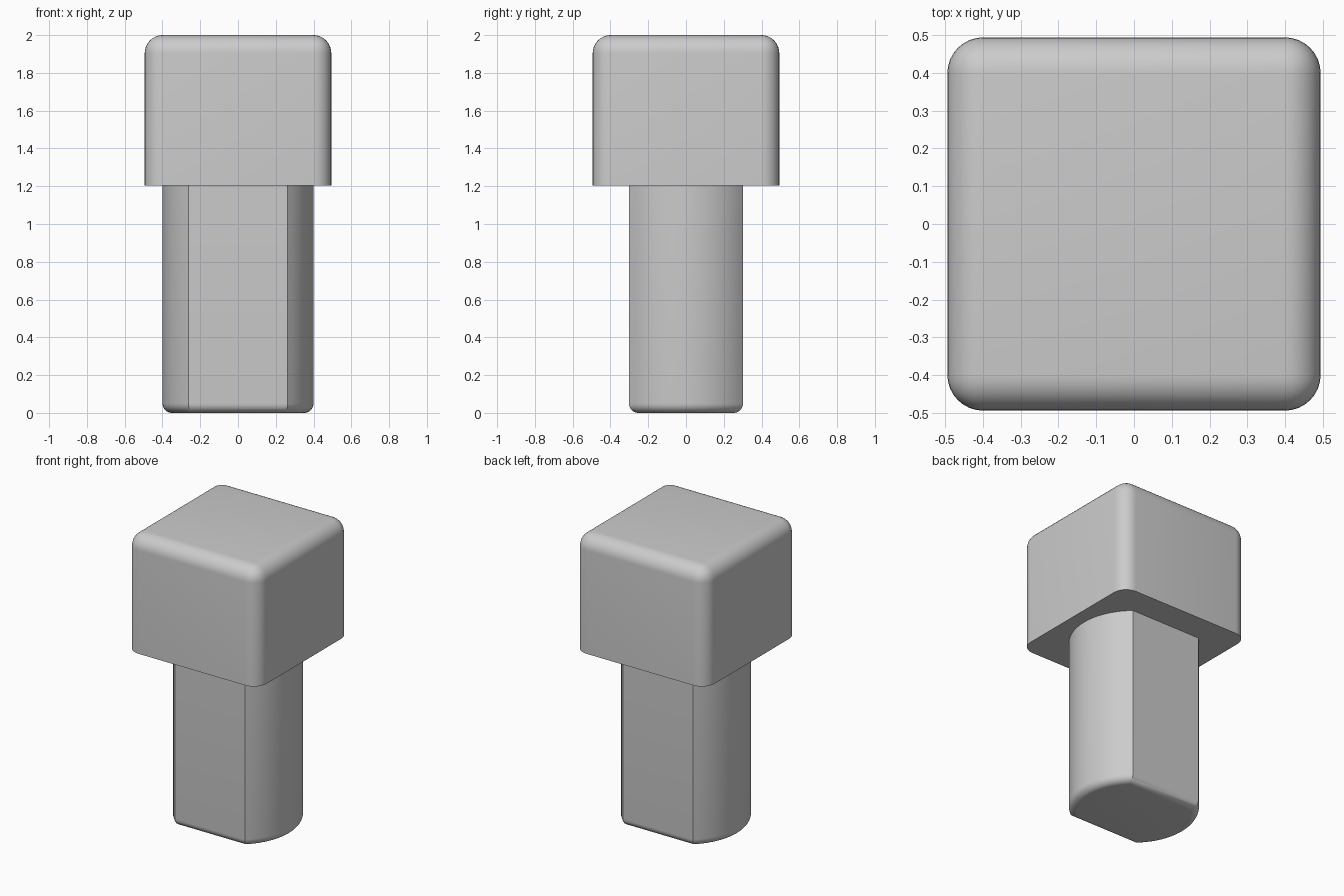
import bpy, bmesh
from math import sin, cos, pi, asin, radians

default_cube = bpy.data.objects.get("Cube")
if default_cube:
    bpy.data.objects.remove(default_cube, do_unlink=True)

HEAD_HALF, HEAD_BASE, TOP, HEAD_ROUND = 0.494, 1.205, 2.0, 0.095
SHAFT_RADIUS, SHAFT_FLAT, SHAFT_ROUND = 0.4, 0.302, 0.05
ARC_STEPS, ROUND_STEPS = 20, 8

grey = bpy.data.materials.new("plain grey")
grey.use_nodes = True
colour = (0.6, 0.6, 0.6, 1)
grey.diffuse_color = colour
grey.node_tree.nodes["Principled BSDF"].inputs["Base Color"].default_value = colour


def finish(name, bm):
    bmesh.ops.recalc_face_normals(bm, faces=bm.faces[:])
    mesh = bpy.data.meshes.new(name)
    bm.to_mesh(mesh)
    bm.free()
    mesh.materials.append(grey)
    obj = bpy.data.objects.new(name, mesh)
    bpy.context.collection.objects.link(obj)
    bpy.ops.object.select_all(action="DESELECT")
    obj.select_set(True)
    bpy.context.view_layer.objects.active = obj
    bpy.ops.object.shade_smooth_by_angle(angle=radians(30))
    return obj


# Square head: rounded on every edge except around the underside
bm = bmesh.new()
bmesh.ops.create_cube(bm, size=2)
for v in bm.verts:
    v.co.x *= HEAD_HALF
    v.co.y *= HEAD_HALF
    v.co.z = TOP if v.co.z > 0 else HEAD_BASE
rounded = [e for e in bm.edges if any(v.co.z == TOP for v in e.verts)]
bmesh.ops.bevel(bm, geom=rounded, offset=HEAD_ROUND, offset_type="OFFSET",
                segments=ROUND_STEPS, profile=0.5, affect="EDGES")
finish("head", bm)


# Shaft: a cylinder with flat front and back, rounded at the foot
def shaft_ring(bm, inset, z):
    radius = SHAFT_RADIUS - inset
    limit = asin((SHAFT_FLAT - inset) / radius)
    ring = []
    for side in (0, pi):
        for i in range(ARC_STEPS + 1):
            a = side + limit * (2 * i / ARC_STEPS - 1)
            ring.append(bm.verts.new((radius * cos(a), radius * sin(a), z)))
    return ring


bm = bmesh.new()
rings = []
for i in range(ROUND_STEPS + 1):
    a = i / ROUND_STEPS * pi / 2
    rings.append(shaft_ring(bm, SHAFT_ROUND * (1 - sin(a)), SHAFT_ROUND * (1 - cos(a))))
rings.append(shaft_ring(bm, 0, HEAD_BASE))
for low, high in zip(rings, rings[1:]):
    for j in range(len(low)):
        k = (j + 1) % len(low)
        bm.faces.new((low[j], low[k], high[k], high[j]))
bm.faces.new(rings[0])
bm.faces.new(rings[-1])
finish("shaft", bm)
